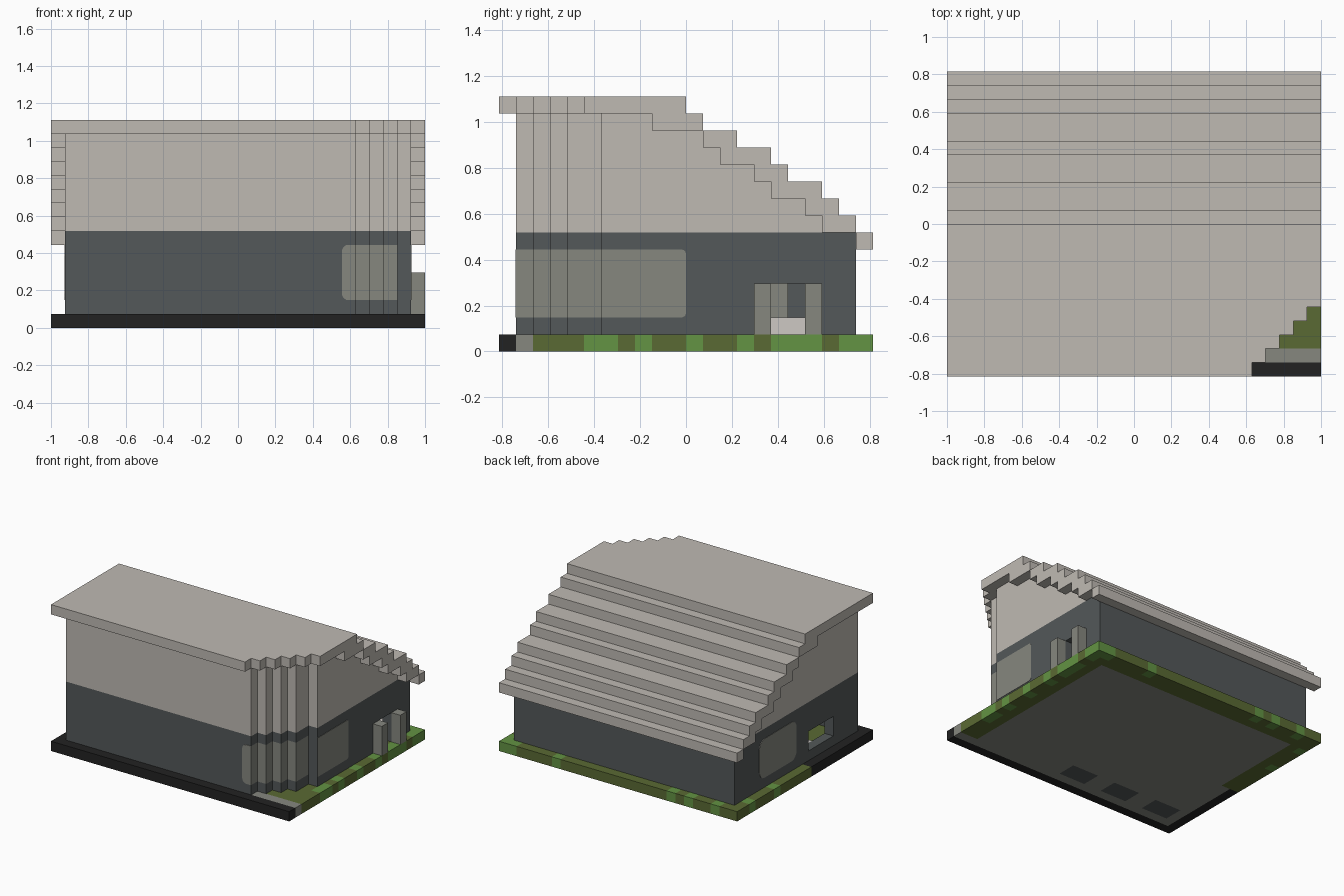
import bpy, bmesh
from mathutils import Vector

cube = bpy.data.objects.get("Cube")
if cube:
    bpy.data.objects.remove(cube, do_unlink=True)

# Grid of blocks: 27 wide, 22 deep, 15 high
U = 2 / 27
NX, NY, NZ = 27, 22, 15
AXES = [Vector(a) for a in ((1, 0, 0), (-1, 0, 0), (0, 1, 0), (0, -1, 0), (0, 0, 1), (0, 0, -1))]


def point(x, y, z):
    return Vector(((x - NX / 2) * U, (y - NY / 2) * U, z * U))


def material(name, rgb):
    m = bpy.data.materials.new(name)
    m.use_nodes = True
    m.diffuse_color = (*rgb, 1)
    m.node_tree.nodes["Principled BSDF"].inputs["Base Color"].default_value = (*rgb, 1)
    return m


MATS = [
    material("plaster", (0.52, 0.49, 0.45)),
    material("slate", (0.087, 0.098, 0.10)),
    material("asphalt", (0.016, 0.016, 0.016)),
    material("stone", (0.238, 0.242, 0.212)),
    material("grass_dark", (0.102, 0.144, 0.033)),
    material("grass_light", (0.125, 0.292, 0.056)),
    material("pale_floor", (0.61, 0.58, 0.55)),
]
PLASTER, SLATE, ASPHALT, STONE, GRASS, LIGHT_GRASS, PALE = range(7)


def finish(bm, name):
    mesh = bpy.data.meshes.new(name)
    bm.to_mesh(mesh)
    bm.free()
    for m in MATS:
        mesh.materials.append(m)
    ob = bpy.data.objects.new(name, mesh)
    bpy.context.collection.objects.link(ob)
    return ob


def blocks(name, solid, paint):
    """Outer faces of all blocks where solid() holds, coloured by paint()."""
    cells = {(i, j, k) for i in range(NX) for j in range(NY) for k in range(NZ) if solid(i, j, k)}
    bm = bmesh.new()
    for c in sorted(cells):
        mid = Vector(c) + Vector((0.5, 0.5, 0.5))
        for n in AXES:
            if tuple(int(a + b) for a, b in zip(c, n)) in cells:
                continue
            u = Vector((n.y, n.z, n.x))
            v = n.cross(u)
            corners = [mid + (n + u * a + v * b) / 2 for a, b in ((-1, -1), (1, -1), (1, 1), (-1, 1))]
            face = bm.faces.new([bm.verts.new(point(*p)) for p in corners])
            face.material_index = paint(*c, n)
    bmesh.ops.remove_doubles(bm, verts=bm.verts, dist=U / 100)
    return finish(bm, name)


def box(name, lo, hi, mat):
    a, b = point(*lo), point(*hi)
    bm = bmesh.new()
    bmesh.ops.create_cube(bm, size=1)
    for v in bm.verts:
        v.co = Vector([(p + q) / 2 + c * (q - p) for p, q, c in zip(a, b, v.co)])
    for f in bm.faces:
        f.material_index = mat
    return finish(bm, name)


def window_plate(name, lo, hi, axis, radius, rounded):
    """Thin plate; edges along axis whose midpoint passes rounded() get rounded."""
    ob = box(name, lo, hi, STONE)
    bm = bmesh.new()
    bm.from_mesh(ob.data)
    edges = []
    for e in bm.edges:
        d = e.verts[1].co - e.verts[0].co
        if abs(d.normalized()[axis]) > 0.9 and rounded((e.verts[0].co + e.verts[1].co) / 2):
            edges.append(e)
    bmesh.ops.bevel(bm, geom=edges, offset=radius, segments=4, profile=0.5, affect="EDGES")
    bm.to_mesh(ob.data)
    bm.free()


# Ground slab with grass, paving and road edge
LIGHT_SIDE = {5, 6, 8, 11, 14, 16, 17, 18, 20, 21}
LIGHT_BACK = {2, 5, 7, 20, 25}


def ground_paint(i, j, k, n):
    if j == 0 or (i == 0 and j < 10):
        return ASPHALT
    if n.z < 0 and i < 25 and j < 20 and (i > 1 or j < 10):
        spot = j in (2, 3) and i > 1 and i < 15 and i % 5 in (2, 3, 4)
        return SLATE if spot else STONE
    if j == 1:
        return STONE
    if i == NX - 1:
        light = j in LIGHT_SIDE
    elif j == NY - 1:
        light = i in LIGHT_BACK
    else:
        light = i == 0 and j in (15, 19)
    return LIGHT_GRASS if light else GRASS


blocks("ground", lambda i, j, k: k == 0, ground_paint)

# Stepped roof: height level -> depth range of the step
STEPS = {14: (0, 11), 13: (9, 12), 12: (12, 14), 11: (13, 16), 10: (15, 17),
         9: (16, 19), 8: (18, 20), 7: (19, 21), 6: (21, 22)}


def in_roof(i, j, k):
    return k in STEPS and STEPS[k][0] <= j < STEPS[k][1] and i < min(NX, 22 + j)


blocks("roof", in_roof, lambda *c: PLASTER)


# Hollow walls with the stepped front corner
def wall_end(j):
    return 25 if j == 5 else min(26, 21 + j)


def roof_under(j):
    return min(k for k, (a, b) in STEPS.items() if a <= j < b)


def in_wall(i, j, k):
    if not (1 <= i < wall_end(j) and 1 <= j < 21 and 1 <= k < roof_under(j)):
        return False
    if 2 <= j < 20 and 2 <= i < wall_end(j - 1) - 1:
        return False
    doorway = i == 25 and j in (16, 17) and k < 4
    side_opening = i == 1 and 5 <= j < 9 and k in (2, 3)
    return not (doorway or side_opening)


def wall_paint(i, j, k, n):
    if k >= 7:
        return PLASTER
    corner_glass = 2 <= k < 6 and j < 6 and i >= 22 - (n.x > 0) and (n.x > 0 or n.y < 0)
    return STONE if corner_glass else SLATE


blocks("walls", in_wall, wall_paint)

# Window panes on the flat walls, rounded at their free ends
T = 0.04
window_plate("front_window", (21, 1 - T, 2), (22, 1, 6), 1, 0.035,
             lambda m: m.x < point(21.5, 0, 0).x)
window_plate("right_window", (26, 6, 2), (26 + T, 11, 6), 0, 0.02,
             lambda m: m.y > point(0, 8, 0).y)
window_plate("left_window", (1 - T, 11, 2), (1, 17, 6), 0, 0.06, lambda m: True)

# Door posts
for label, j in (("front", 15), ("back", 18)):
    box("door_post_" + label, (26, j, 1), (27, j + 1, 4), STONE)

# Interior floor and cabinet seen through the openings
box("inner_floor", (2, 7, 1), (25, 20, 2), PALE)
box("inner_cabinet", (19, 14, 2), (22, 17, 4), STONE)
